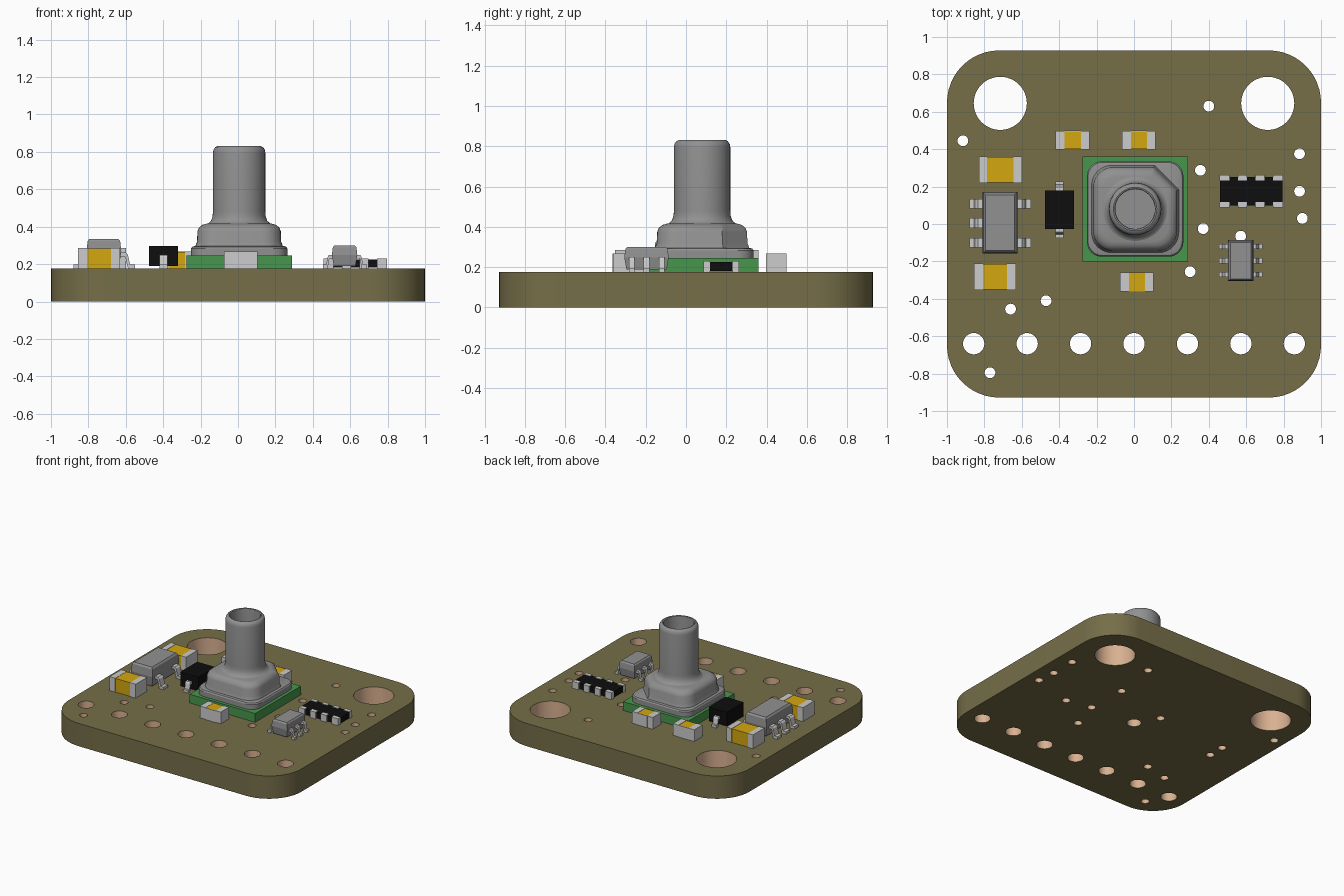
import bpy, bmesh, math
from mathutils import Vector

if "Cube" in bpy.data.objects:
    bpy.data.objects.remove(bpy.data.objects["Cube"])

T = 0.177  # board thickness


def material(name, r, g, b):
    lin = lambda c: ((c / 255 + 0.055) / 1.055) ** 2.4 if c > 10 else c / 255 / 12.92
    m = bpy.data.materials.new(name)
    m.diffuse_color = (lin(r), lin(g), lin(b), 1)
    m.use_nodes = True
    m.node_tree.nodes["Principled BSDF"].inputs["Base Color"].default_value = m.diffuse_color
    return m


OLIVE = material("olive board", 118, 110, 73)
COPPER = material("copper", 217, 177, 145)
GREY = material("grey plastic", 145, 145, 145)
METAL = material("light metal", 204, 204, 204)
GOLD = material("gold ceramic", 211, 167, 16)
GREEN = material("green substrate", 71, 150, 77)
BLACK = material("black plastic", 14, 14, 14)


def finish(name, bm, mats, smooth=True):
    bmesh.ops.recalc_face_normals(bm, faces=bm.faces)
    me = bpy.data.meshes.new(name)
    bm.to_mesh(me)
    bm.free()
    for m in mats:
        me.materials.append(m)
    if smooth:
        me.shade_smooth()
        me.set_sharp_from_angle(angle=math.radians(30))
    ob = bpy.data.objects.new(name, me)
    bpy.context.collection.objects.link(ob)
    return ob


def loft(name, rings, mat, caps=True, smooth=True):
    bm = bmesh.new()
    loops = [[bm.verts.new(p) for p in ring] for ring in rings]
    n = len(loops[0])
    for a, b in zip(loops, loops[1:]):
        for i in range(n):
            j = (i + 1) % n
            bm.faces.new((a[i], a[j], b[j], b[i]))
    if caps:
        bm.faces.new(loops[0][::-1])
        bm.faces.new(loops[-1])
    return finish(name, bm, [mat], smooth)


def rect(x0, x1, y0, y1, z):
    return [(x0, y0, z), (x1, y0, z), (x1, y1, z), (x0, y1, z)]


def box(name, x0, x1, y0, y1, z0, z1, mat):
    return loft(name, [rect(x0, x1, y0, y1, z0), rect(x0, x1, y0, y1, z1)], mat, smooth=False)


def circle(x, y, r, n=32):
    return [(x + r * math.cos(2 * math.pi * i / n), y + r * math.sin(2 * math.pi * i / n))
            for i in range(n)]


def rounded(hx, hy, r, seg=8, chamfer=0):
    """Rounded rectangle; the +x +y corner may be a straight chamfer."""
    pts = []
    for k, (sx, sy) in enumerate([(1, 1), (-1, 1), (-1, -1), (1, -1)]):
        if k == 0 and chamfer:
            for i in range(seg + 1):
                t = i / seg * chamfer
                pts.append((hx - t, hy - chamfer + t))
            continue
        for i in range(seg + 1):
            a = math.pi / 2 * (k + i / seg)
            pts.append((sx * (hx - r) + r * math.cos(a), sy * (hy - r) + r * math.sin(a)))
    return pts


# Circuit board: filled outline with drilled holes
vias = [(-.915, .445), (.4, .63), (.885, .375), (.355, .287), (.885, .175), (.9, .03),
        (.37, -.025), (.57, -.065), (.3, -.255), (-.47, -.41), (-.66, -.455), (-.77, -.795),
        (-.1, .17), (-.7, 0), (-.7, .13)]
loops = [rounded(1, .928, .28, 12)]
loops += [circle(s * .715, .645, .142, 48) for s in (-1, 1)]
loops += [circle(-.857 + i * .2857, -.64, .057) for i in range(7)]
loops += [circle(0, 0, .05)] + [circle(x, y, .029, 20) for x, y in vias]
cu = bpy.data.curves.new("board_outline", 'CURVE')
cu.dimensions, cu.fill_mode, cu.extrude = '2D', 'BOTH', T / 2
for pts in loops:
    sp = cu.splines.new('POLY')
    sp.points.add(len(pts) - 1)
    for p, (x, y) in zip(sp.points, pts):
        p.co = (x, y, 0, 1)
    sp.use_cyclic_u = True
tmp = bpy.data.objects.new("board_outline", cu)
bpy.context.collection.objects.link(tmp)
bpy.context.view_layer.update()
flat = tmp.evaluated_get(bpy.context.evaluated_depsgraph_get()).to_mesh()
bm = bmesh.new()
bm.from_mesh(flat)
bpy.data.objects.remove(tmp)
bmesh.ops.remove_doubles(bm, verts=bm.verts, dist=1e-5)
bmesh.ops.translate(bm, verts=bm.verts, vec=(0, 0, T / 2))
bm.normal_update()
for f in bm.faces:
    f.material_index = 0
    if abs(f.normal.z) < .5:  # hole walls lie inside the outer edge
        c = f.calc_center_median()
        ax, ay = abs(c.x), abs(c.y)
        corner = math.hypot(max(ax - .72, 0), max(ay - .648, 0))
        if corner < .268:
            f.material_index = 1
finish("circuit_board", bm, [OLIVE, COPPER])

# Pressure sensor: substrate, flange, housing, open port
SX, SY = .006, .08
box("sensor_substrate", -.275, .288, -.2, .36, T, .245, GREEN)


def stack(name, hx, hy, r, levels, mat, chamfer=0):
    rings = []
    for z, inset in levels:
        k = 1 - inset / hx
        rings.append([(SX + x * k, SY + y * k, z) for x, y in rounded(hx, hy, r, 8, chamfer)])
    loft(name, rings, mat)


stack("sensor_flange", .258, .255, .08, [(.245, 0), (.283, 0), (.292, .006), (.296, .018)], GREY)
stack("sensor_housing", .235, .235, .11,
      [(.29, 0), (.305, .004), (.32, .01), (.375, .012), (.395, .02), (.41, .038), (.416, .06)],
      GREY, chamfer=.13)
profile = [(.182, .412), (.165, .418), (.15, .432), (.142, .455), (.14, .48), (.14, .795),
           (.137, .812), (.128, .825), (.116, .831), (.108, .828), (.106, .81), (.106, .42)]
loft("sensor_port", [[(x, y, z) for x, y in circle(SX, SY, r, 48)] for r, z in profile], GREY)


# Chip capacitors: gold body, metal ends, optional metal strip on one side
def capacitor(n, x0, x1, y0, y1, g0, g1, top, side=0):
    box(f"capacitor_{n}_body", g0, g1, y0 + .002, y1 - .002, T, top - .002, GOLD)
    box(f"capacitor_{n}_end_left", x0, g0, y0, y1, T, top, METAL)
    box(f"capacitor_{n}_end_right", g1, x1, y0, y1, T, top, METAL)
    if side:
        y = y1 if side > 0 else y0
        box(f"capacitor_{n}_strip", g0, g1, y - .004, y + .002, T, top, METAL)


capacitor(1, -.42, -.238, .398, .498, -.372, -.284, .268, 1)
capacitor(2, -.063, .115, .398, .498, -.016, .07, .268, 1)
capacitor(3, -.075, .104, -.36, -.258, -.027, .06, .268, -1)
capacitor(4, -.828, -.6, .22, .36, -.785, -.645, .285)
capacitor(5, -.856, -.632, -.353, -.212, -.808, -.68, .285)


# Bent leads: profile swept sideways
def lead(name, origin, direction, reach, width, top):
    d = Vector(direction)
    side = Vector((-d.y, d.x)) * width / 2
    t = .02
    prof = [(-.02, top), (.35 * reach, top), (.5 * reach, top - .012), (.65 * reach, T + t),
            (reach, T + t), (reach, T), (.5 * reach, T), (.3 * reach, top - t), (-.02, top - t)]
    rings = []
    for s in (-1, 1):
        rings.append([(origin[0] + d.x * u + side.x * s, origin[1] + d.y * u + side.y * s, z)
                      for u, z in prof])
    loft(name, rings, METAL, smooth=False)


# Moulded chip body with tapered sides
def chip(name, x0, x1, y0, y1, top, mat, b):
    mid = (T + top) / 2 + .01
    levels = [(T + .012, b), (mid, 0), (top - b, b * .5), (top, b * 1.3)]
    loft(name, [rect(x0 + i, x1 - i, y0 + i, y1 - i, z) for z, i in levels], mat, smooth=False)


chip("regulator_body", -.81, -.624, -.158, .17, .335, GREY, .012)
for i, y in enumerate((.108, .005, -.1)):
    lead(f"regulator_lead_left_{i}", (-.808, y), (-1, 0), .072, .052, .262)
    if i != 1:
        lead(f"regulator_lead_right_{i}", (-.626, y), (1, 0), .075, .052, .262)

chip("small_chip_body", .502, .638, -.306, -.086, .3, GREY, .01)
for i, y in enumerate((-.12, -.196, -.27)):
    lead(f"small_chip_lead_left_{i}", (.504, y), (-1, 0), .05, .028, .25)
    lead(f"small_chip_lead_right_{i}", (.636, y), (1, 0), .05, .028, .25)

# Diode
box("diode_body", -.477, -.322, -.026, .18, .19, .298, BLACK)
lead("diode_lead_front", (-.398, -.026), (0, -1), .048, .042, .25)
lead("diode_lead_back", (-.398, .18), (0, 1), .048, .042, .25)

# Resistor array with four contacts on each long side
box("resistor_array_body", .46, .795, .1, .25, T + .004, .226, BLACK)
for i in range(4):
    xc = .627 + (i - 1.5) * .093
    w0 = .034 if i == 0 else .024
    w1 = .034 if i == 3 else .024
    x0 = .458 if i == 0 else xc - w0
    x1 = .797 if i == 3 else xc + w1
    box(f"array_contact_front_{i}", x0, x1, .088, .118, T, .23, METAL)
    box(f"array_contact_back_{i}", x0, x1, .232, .262, T, .23, METAL)
